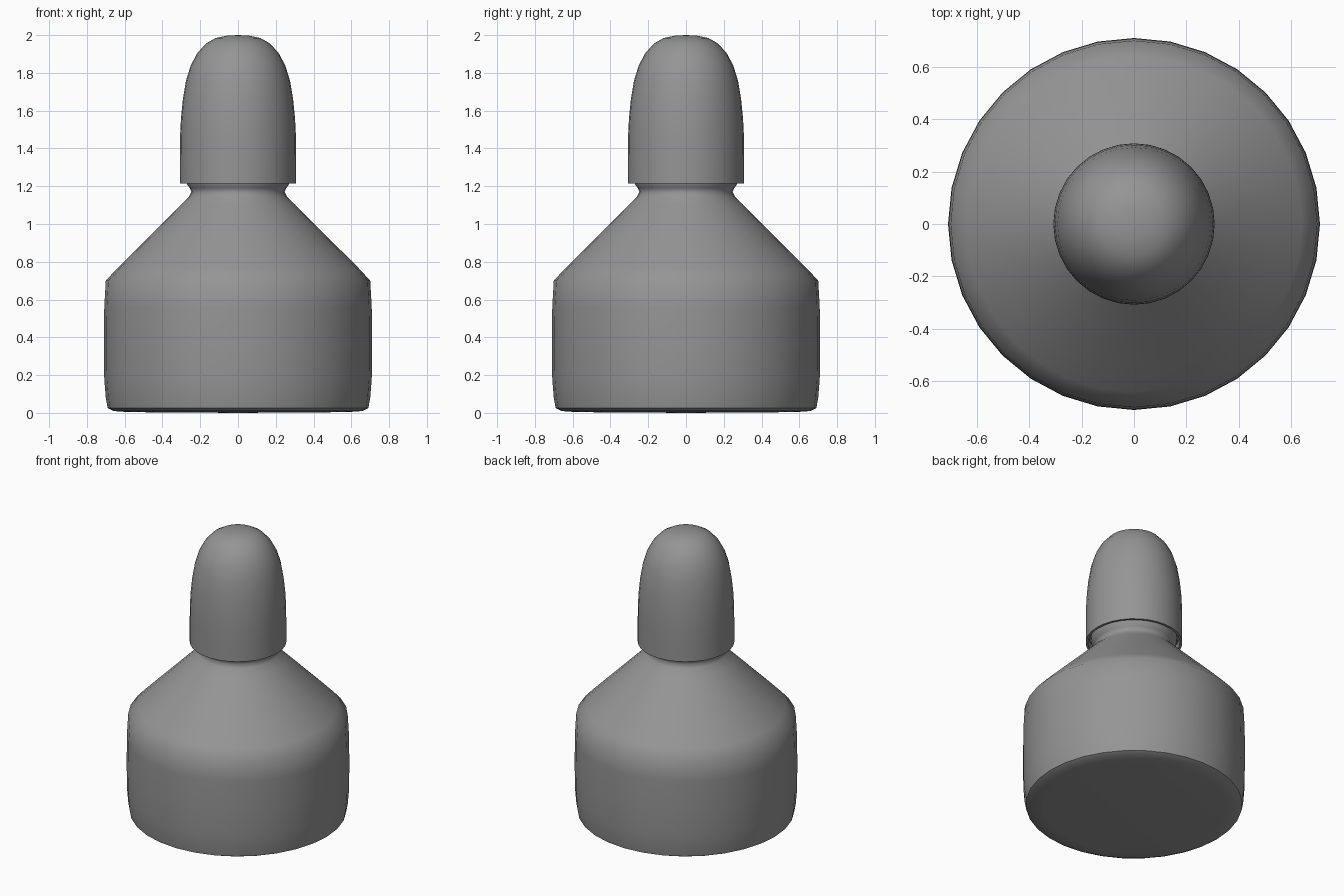
import bpy
import bmesh
import math

cube = bpy.data.objects.get("Cube")
if cube:
    bpy.data.objects.remove(cube, do_unlink=True)

SEGMENTS = 32

grey = bpy.data.materials.new("mid grey")
grey.use_nodes = True
grey.diffuse_color = (0.3, 0.3, 0.3, 1)
grey.node_tree.nodes["Principled BSDF"].inputs["Base Color"].default_value = (0.3, 0.3, 0.3, 1)


def lathe(name, profile):
    """Spin a (radius, height) profile around z into a smooth solid."""
    bm = bmesh.new()
    verts = [bm.verts.new((r, 0, z)) for r, z in profile]
    edges = [bm.edges.new(pair) for pair in zip(verts, verts[1:])]
    bmesh.ops.spin(bm, geom=verts + edges, cent=(0, 0, 0), axis=(0, 0, 1),
                   angle=math.tau, steps=SEGMENTS, use_duplicate=False)
    bmesh.ops.remove_doubles(bm, verts=bm.verts, dist=0.0005)
    bmesh.ops.recalc_face_normals(bm, faces=bm.faces)
    mesh = bpy.data.meshes.new(name)
    bm.to_mesh(mesh)
    bm.free()
    mesh.materials.append(grey)
    obj = bpy.data.objects.new(name, mesh)
    bpy.context.collection.objects.link(obj)
    bpy.ops.object.select_all(action="DESELECT")
    obj.select_set(True)
    bpy.context.view_layer.objects.active = obj
    bpy.ops.object.shade_smooth_by_angle(angle=math.radians(50))
    return obj


# Bottle: flat base, rounded foot, straight wall, sloped shoulder, pinched neck
lathe("bottle_body", [
    (0, 0), (0.58, 0.004), (0.66, 0.01), (0.69, 0.025), (0.70, 0.08),
    (0.708, 0.18), (0.71, 0.36), (0.708, 0.56), (0.70, 0.70), (0.64, 0.765),
    (0.55, 0.855), (0.40, 1.005), (0.30, 1.105), (0.26, 1.145),
    (0.247, 1.17), (0.255, 1.19), (0.27, 1.21), (0.275, 1.25), (0, 1.25),
])

# Cap: tall rounded dome with a thin rim and a recessed underside
lathe("dome_cap", [
    (0, 1.26), (0.29, 1.26), (0.293, 1.215), (0.308, 1.215), (0.308, 1.35),
    (0.307, 1.46), (0.302, 1.56), (0.292, 1.66), (0.275, 1.76),
    (0.25, 1.84), (0.215, 1.905), (0.17, 1.955), (0.12, 1.984),
    (0.06, 1.997), (0, 2),
])
